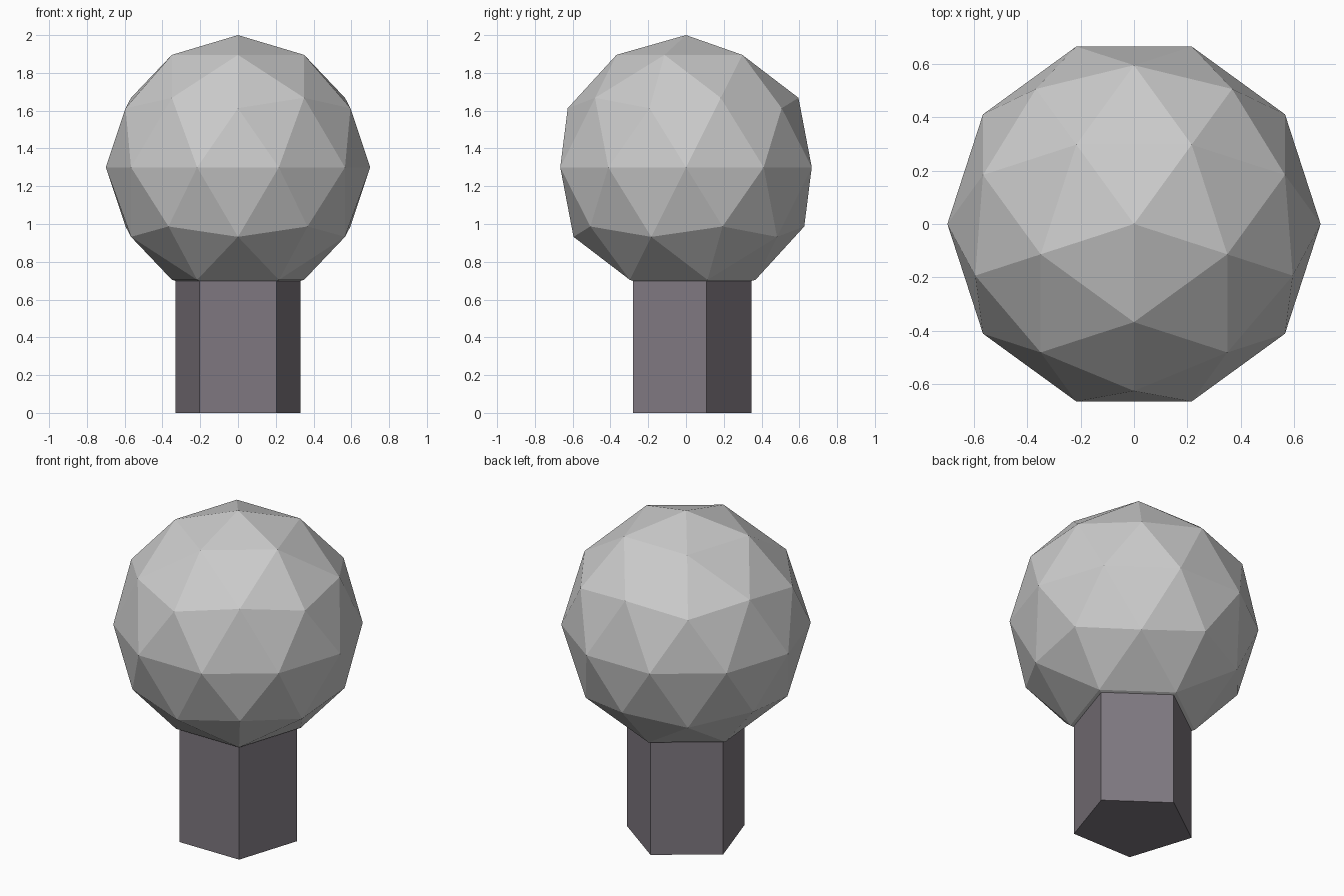
import bpy, math

if "Cube" in bpy.data.objects:
    bpy.data.objects.remove(bpy.data.objects["Cube"])


def flat_material(name, colour):
    mat = bpy.data.materials.new(name)
    mat.diffuse_color = (*colour, 1)
    mat.use_nodes = True
    mat.node_tree.nodes["Principled BSDF"].inputs["Base Color"].default_value = mat.diffuse_color
    return mat


# faceted ball
bpy.ops.mesh.primitive_ico_sphere_add(subdivisions=2, radius=0.7, location=(0, 0, 1.3),
                                      rotation=(0, 0, -math.pi / 2))
ball = bpy.context.object
ball.name = "faceted_ball"
ball.data.materials.append(flat_material("light grey", (0.6, 0.6, 0.6)))

# five-sided post, one corner towards the back
bpy.ops.mesh.primitive_cylinder_add(vertices=5, radius=0.347, depth=0.7, location=(0, 0, 0.35))
post = bpy.context.object
post.name = "post"
post.data.materials.append(flat_material("dark purple grey", (0.21, 0.187, 0.215)))
